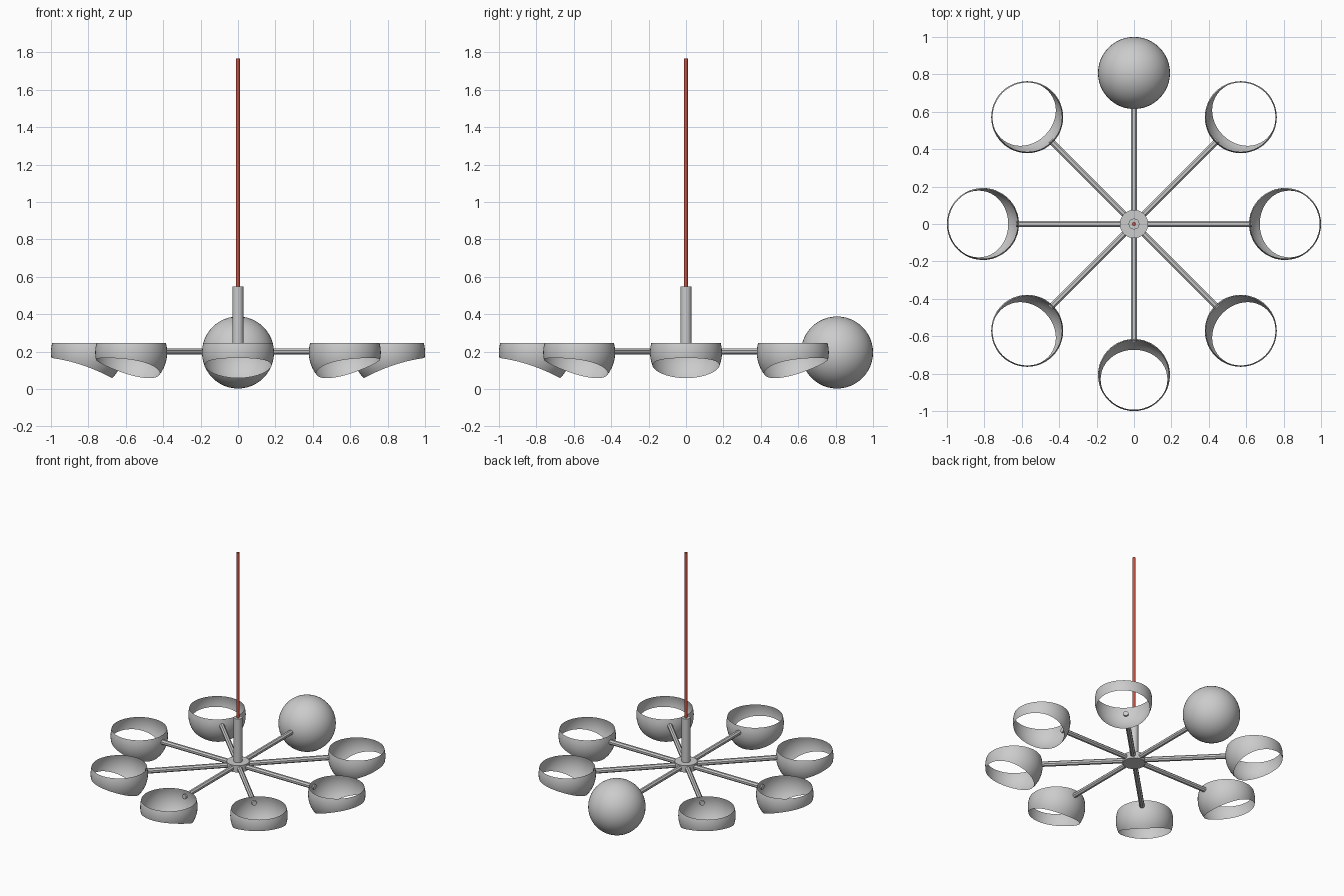
import bpy, bmesh, math
from mathutils import Matrix, Vector

if "Cube" in bpy.data.objects:
    bpy.data.objects.remove(bpy.data.objects["Cube"])

R, DIST, ZC = 0.1925, 0.8075, 0.195   # globe radius, distance from axis, height
RIM_Z = 0.247


def add_object(name, bm, smooth=True):
    bmesh.ops.recalc_face_normals(bm, faces=bm.faces)
    mesh = bpy.data.meshes.new(name)
    bm.to_mesh(mesh)
    bm.free()
    ob = bpy.data.objects.new(name, mesh)
    bpy.context.collection.objects.link(ob)
    if smooth:
        bpy.context.view_layer.objects.active = ob
        ob.select_set(True)
        bpy.ops.object.shade_smooth_by_angle(angle=math.radians(35))
        ob.select_set(False)
    return ob


def rod(name, p0, p1, radius, sides=24, smooth=True):
    a, b = Vector(p0), Vector(p1)
    d = b - a
    bm = bmesh.new()
    turn = Matrix.Rotation(math.pi / sides, 4, 'Z')
    m = Matrix.Translation((a + b) / 2) @ d.to_track_quat('Z', 'Y').to_matrix().to_4x4() @ turn
    bmesh.ops.create_cone(bm, cap_ends=True, segments=sides, radius1=radius,
                          radius2=radius, depth=d.length, matrix=m)
    return add_object(name, bm, smooth)


def lower_edge(r):
    # height of the slanted, slightly curved lower cut at distance r from the axis
    d = 1 - r
    return 0.166 - 0.127 * d - 0.62 * d * d


def shade(name, angle, segs=48, rows=8):
    # open band of a sphere: level rim on top, slanted cut below
    bm = bmesh.new()
    top = math.asin((RIM_Z - ZC) / R)
    cols = []
    for i in range(segs):
        a = 2 * math.pi * i / segs
        lo, hi = -math.pi / 2, top
        for _ in range(30):
            mid = (lo + hi) / 2
            if ZC + R * math.sin(mid) > lower_edge(DIST + R * math.cos(mid) * math.cos(a)):
                hi = mid
            else:
                lo = mid
        col = []
        for j in range(rows + 1):
            t = top + (hi - top) * j / rows
            col.append(bm.verts.new((DIST + R * math.cos(t) * math.cos(a),
                                     R * math.cos(t) * math.sin(a),
                                     ZC + R * math.sin(t))))
        cols.append(col)
    for i in range(segs):
        c, n = cols[i], cols[(i + 1) % segs]
        for j in range(rows):
            bm.faces.new((c[j], c[j + 1], n[j + 1], n[j]))
    ob = add_object(name, bm)
    ob.rotation_euler.z = angle
    return ob


# Eight arms, seven cut shades and one full globe at the back
for k in range(8):
    a = k * math.pi / 4
    c, s = math.cos(a), math.sin(a)
    rod(f"arm_{k + 1}", (0.03 * c, 0.03 * s, 0.2), (0.63 * c, 0.63 * s, 0.2), 0.018, 8, False)
    if k == 2:
        bm = bmesh.new()
        bmesh.ops.create_uvsphere(bm, u_segments=48, v_segments=24, radius=R,
                                  matrix=Matrix.Translation((0, DIST, ZC)))
        add_object("globe_shade", bm)
    else:
        shade(f"open_shade_{k + 1}", a)

# Central hub, stem and hanging cord
rod("hub", (0, 0, 0.175), (0, 0, 0.225), 0.076, 32)
rod("stem", (0, 0, 0.2), (0, 0, 0.547), 0.029)
cord = rod("cord", (0, 0, 0.54), (0, 0, 1.766), 0.01, 12)
red = bpy.data.materials.new("red_cord")
red.diffuse_color = (0.6, 0.08, 0.05, 1)
red.use_nodes = True
red.node_tree.nodes["Principled BSDF"].inputs["Base Color"].default_value = red.diffuse_color
cord.data.materials.append(red)
